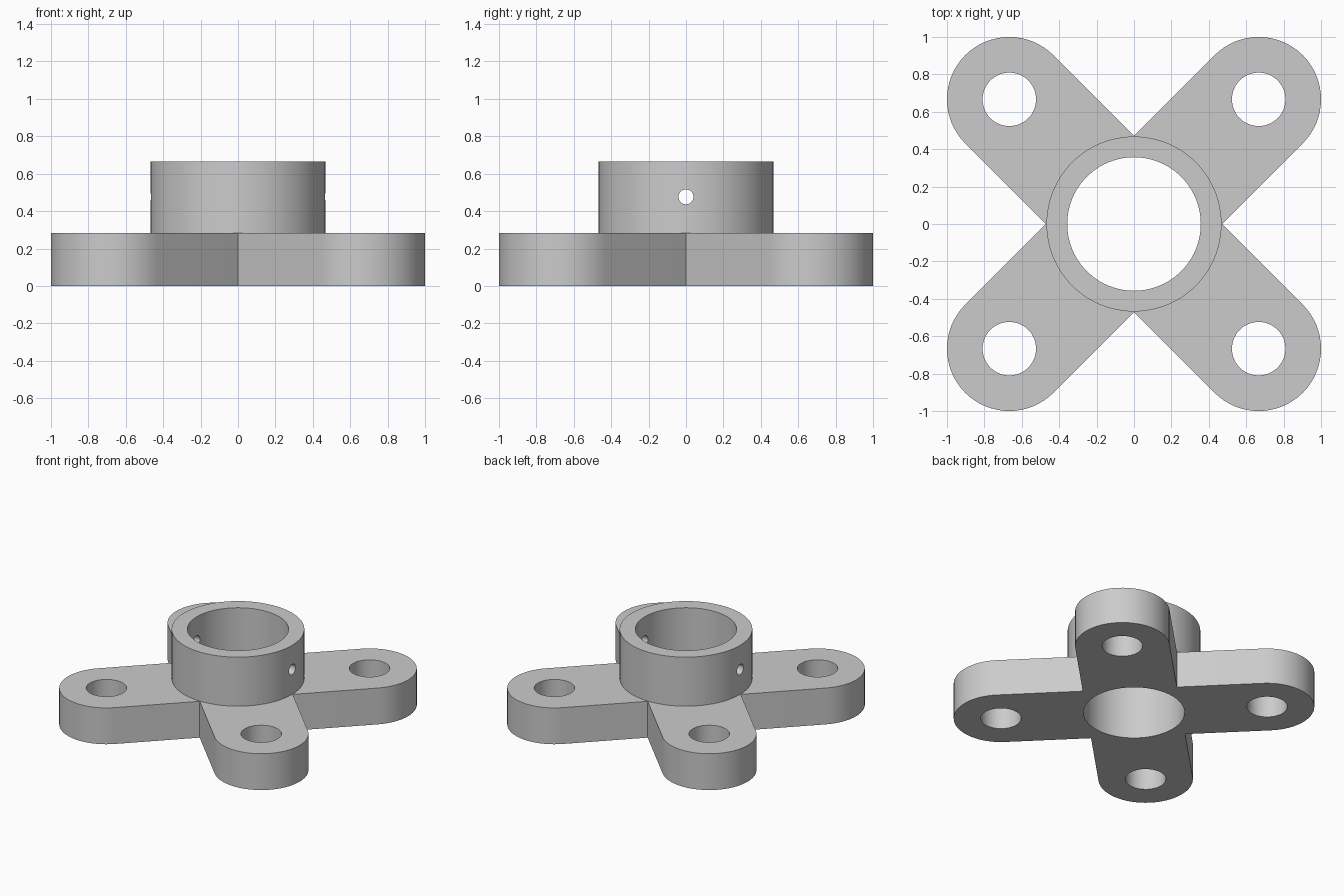
import bpy, bmesh
from math import pi, cos, sin, sqrt, radians
from mathutils import Matrix, Vector

cube = bpy.data.objects.get("Cube")
if cube:
    bpy.data.objects.remove(cube, do_unlink=True)

# Main dimensions
ARM_R = 1 / 3            # arm half width and rounded end
ARM_C = 1 - ARM_R        # x and y of the mounting hole centres
PLATE_H, TOP = 0.283, 0.665
HUB_R, BORE_R = 0.468, 0.357
BOLT_R = 0.143
PIN_R, PIN_Z = 0.04, 0.476
CORNERS = [(x, y) for x in (-ARM_C, ARM_C) for y in (-ARM_C, ARM_C)]

grey = bpy.data.materials.new("plain grey")
grey.use_nodes = True
colour = (0.6, 0.6, 0.6, 1)
grey.diffuse_color = colour
grey.node_tree.nodes["Principled BSDF"].inputs["Base Color"].default_value = colour


def to_object(name, bm):
    mesh = bpy.data.meshes.new(name)
    bmesh.ops.recalc_face_normals(bm, faces=bm.faces)
    bm.to_mesh(mesh)
    bm.free()
    mesh.materials.append(grey)
    obj = bpy.data.objects.new(name, mesh)
    bpy.context.collection.objects.link(obj)
    return obj


def cylinder(name, radius, start, end, sides):
    """Cylinder between two points."""
    a, b = Vector(start), Vector(end)
    bm = bmesh.new()
    turn = (b - a).to_track_quat("Z", "Y").to_matrix().to_4x4()
    bmesh.ops.create_cone(bm, cap_ends=True, segments=sides, radius1=radius,
                          radius2=radius, depth=(b - a).length,
                          matrix=Matrix.Translation((a + b) / 2) @ turn)
    return to_object(name, bm)


def cross_plate(name, steps=32):
    """Four round-ended diagonal arms meeting at inner corners."""
    bm = bmesh.new()
    outline = []
    for k in range(4):
        aim = pi / 4 + k * pi / 2
        reach = ARM_C * sqrt(2)
        for i in range(steps + 1):
            t = aim - pi / 2 + pi * i / steps
            outline.append((reach * cos(aim) + ARM_R * cos(t),
                            reach * sin(aim) + ARM_R * sin(t)))
        notch = aim + pi / 4
        outline.append((ARM_R * sqrt(2) * cos(notch), ARM_R * sqrt(2) * sin(notch)))
    face = bm.faces.new([bm.verts.new((x, y, 0)) for x, y in outline])
    new = bmesh.ops.extrude_face_region(bm, geom=[face])["geom"]
    bmesh.ops.translate(bm, vec=(0, 0, PLATE_H),
                        verts=[v for v in new if isinstance(v, bmesh.types.BMVert)])
    return to_object(name, bm)


def combine(target, tool, operation):
    """Apply a boolean and discard the tool."""
    mod = target.modifiers.new(operation.lower(), "BOOLEAN")
    mod.operation, mod.object, mod.solver = operation, tool, "EXACT"
    tool.hide_render = True
    bpy.ops.object.modifier_apply(modifier=mod.name)
    bpy.data.objects.remove(tool, do_unlink=True)


flange = cross_plate("mounting_flange")
bpy.ops.object.select_all(action="DESELECT")
flange.select_set(True)
bpy.context.view_layer.objects.active = flange

# Raised hub, sunk into the plate so the two fuse
combine(flange, cylinder("hub", HUB_R, (0, 0, PLATE_H / 2), (0, 0, TOP), 96), "UNION")

# Central bore, bolt holes and the cross pin hole
combine(flange, cylinder("bore", BORE_R, (0, 0, -1), (0, 0, 1), 96), "DIFFERENCE")
for x, y in CORNERS:
    combine(flange, cylinder("bolt_hole", BOLT_R, (x, y, -1), (x, y, 1), 48), "DIFFERENCE")
combine(flange, cylinder("pin_hole", PIN_R, (-1, 0, PIN_Z), (1, 0, PIN_Z), 32), "DIFFERENCE")

bpy.ops.object.shade_smooth_by_angle(angle=radians(30))
